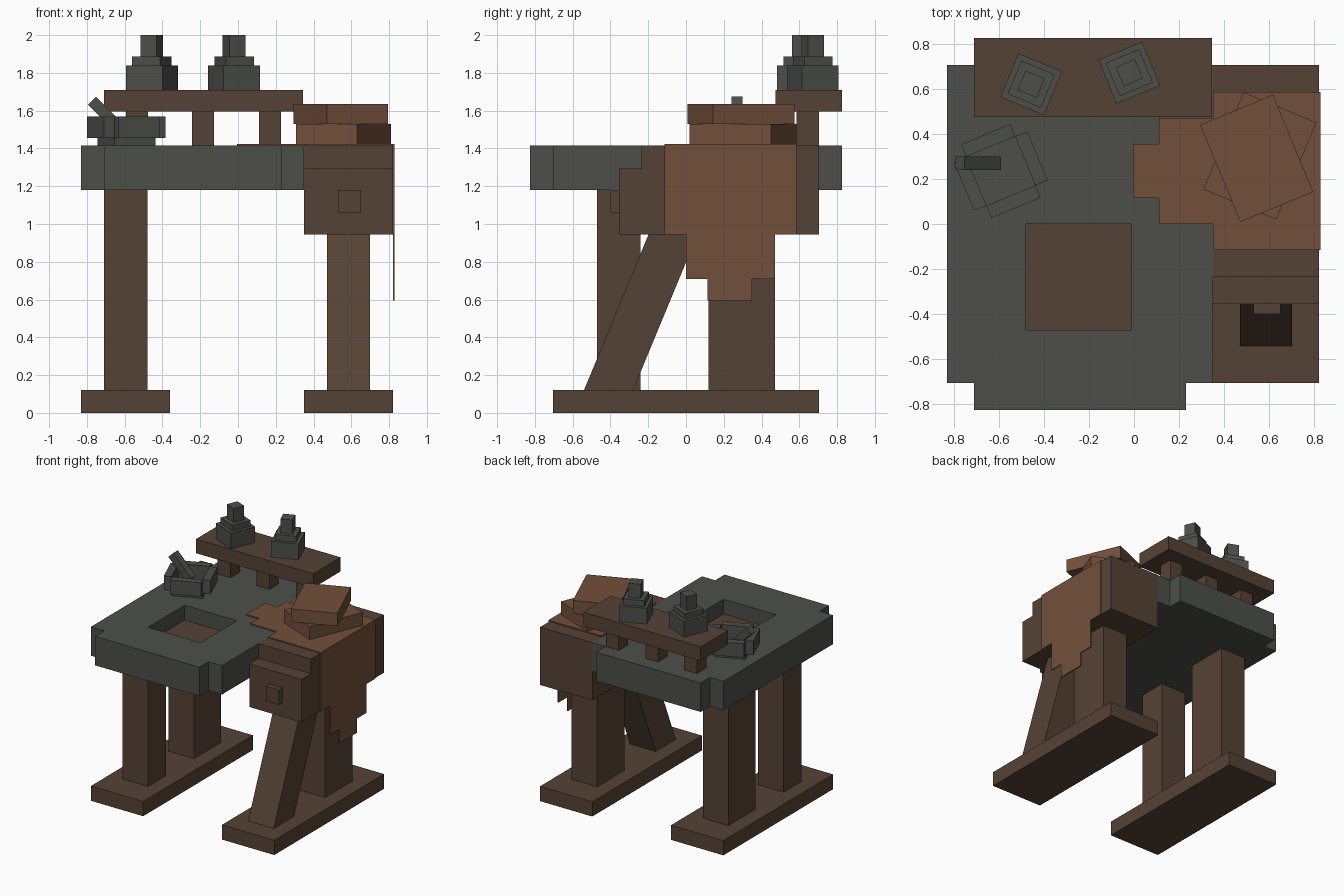
import bpy, bmesh
from math import radians
from mathutils import Matrix, Vector

if "Cube" in bpy.data.objects:
    bpy.data.objects.remove(bpy.data.objects["Cube"])


def material(name, srgb):
    linear = [(((c / 255) + 0.055) / 1.055) ** 2.4 for c in srgb] + [1.0]
    mat = bpy.data.materials.new(name)
    mat.use_nodes = True
    mat.diffuse_color = linear
    mat.node_tree.nodes["Principled BSDF"].inputs["Base Color"].default_value = linear
    return mat


STONE = material("grey stone", (77, 79, 74))
WOOD = material("dark wood", (85, 66, 53))
LEATHER = material("tan leather", (114, 80, 59))


def finish(name, bm, *mats):
    bmesh.ops.recalc_face_normals(bm, faces=bm.faces)
    mesh = bpy.data.meshes.new(name)
    bm.to_mesh(mesh)
    bm.free()
    for mat in mats:
        mesh.materials.append(mat)
    obj = bpy.data.objects.new(name, mesh)
    bpy.context.collection.objects.link(obj)
    return obj


def block(name, center, size, mat, turn=0, axis='Z'):
    """Box given by centre and size, turned about one axis."""
    bm = bmesh.new()
    bmesh.ops.create_cube(bm, size=1, matrix=Matrix.Diagonal((*size, 1)))
    obj = finish(name, bm, mat)
    obj.location = center
    obj.rotation_euler['XYZ'.index(axis)] = radians(turn)
    return obj


def span(name, x, y, z, mat):
    """Box given by its range on each axis."""
    ranges = (x, y, z)
    return block(name, [(a + b) / 2 for a, b in ranges], [b - a for a, b in ranges], mat)


def slab(outline, offset):
    """Solid made by pushing a flat outline along an offset."""
    bm = bmesh.new()
    face = bm.faces.new([bm.verts.new(p) for p in outline])
    moved = bmesh.ops.extrude_face_region(bm, geom=[face], use_keep_orig=True)
    verts = [v for v in moved["geom"] if isinstance(v, bmesh.types.BMVert)]
    bmesh.ops.translate(bm, verts=verts, vec=offset)
    bmesh.ops.recalc_face_normals(bm, faces=bm.faces)
    return bm


# Feet and legs
LEFT_X, RIGHT_X = (0.47, 0.70), (-0.71, -0.48)
span("right_foot", (-0.83, -0.36), (-0.705, 0.705), (0, 0.12), WOOD)
span("left_foot", (0.35, 0.82), (-0.705, 0.705), (0, 0.12), WOOD)
span("right_front_leg", RIGHT_X, (-0.47, -0.24), (0.12, 1.18), WOOD)
span("right_rear_leg", RIGHT_X, (0.12, 0.47), (0.12, 1.18), WOOD)
span("left_rear_leg", LEFT_X, (0.12, 0.47), (0.12, 0.95), WOOD)
block("left_slanted_leg", (0.585, -0.228, 0.56), (0.23, 0.24, 1.07), WOOD, -22.5, 'X')

# Stone top with stepped ends and a square basin with a wooden floor
TOP = 1.415
steps = [(0.35, -0.705), (0.35, 0.705), (0.23, 0.705), (0.23, 0.825),
         (-0.71, 0.825), (-0.71, 0.705), (-0.83, 0.705), (-0.83, -0.705),
         (-0.71, -0.705), (-0.71, -0.825), (0.23, -0.825), (0.23, -0.705)]
bm = slab([(x, y, 1.18) for x, y in steps], (0, 0, TOP - 1.18))
basin_x, basin_y = (-0.48, -0.01), (-0.47, 0.0)
for axis, cuts in ((0, basin_x), (1, basin_y)):
    for cut in cuts:
        normal, point = Vector(), Vector()
        normal[axis], point[axis] = 1, cut
        bmesh.ops.bisect_plane(bm, geom=bm.verts[:] + bm.edges[:] + bm.faces[:],
                               plane_co=point, plane_no=normal)


def in_basin(face):
    c = face.calc_center_median()
    return (basin_x[0] < c.x < basin_x[1] and basin_y[0] < c.y < basin_y[1]
            and face.normal.z > 0.9)


opening = [f for f in bm.faces if in_basin(f)]
floor = bmesh.ops.extrude_discrete_faces(bm, faces=opening)["faces"]
for f in floor:
    f.material_index = 1
    bmesh.ops.translate(bm, verts=f.verts[:], vec=(0, 0, -0.12))
finish("stone_table_top", bm, STONE, WOOD)

# Wooden cabinet with a drawer and knob
span("cabinet", (0.35, 0.82), (-0.235, 0.705), (0.945, TOP), WOOD)
span("drawer", (0.35, 0.82), (-0.355, -0.235), (0.945, 1.295), WOOD)
span("drawer_knob", (0.53, 0.65), (-0.40, -0.355), (1.06, 1.18), WOOD)

# Stepped leather hide over the top and down the side
center_y = 0.235


def stepped(levels):
    """Symmetric stepped outline from (start, end, half width) levels."""
    one_side = [(t, w) for a, b, w in levels for t in (a, b)]
    return ([(t, center_y + w) for t, w in one_side]
            + [(t, center_y - w) for t, w in reversed(one_side)])


hide_top = stepped([(0.828, 0.35, 0.35), (0.35, 0.11, 0.235), (0.11, -0.005, 0.12)])
finish("hide_top", slab([(x, y, TOP) for x, y in hide_top], (0, 0, 0.009)), LEATHER)
hide_side = stepped([(TOP, 0.945, 0.35), (0.945, 0.71, 0.235)])
finish("hide_side", slab([(0.82, y, z) for z, y in hide_side], (0.008, 0, 0)), LEATHER)
span("hide_side_tip", (0.82, 0.828), (0.115, 0.35), (0.595, 0.71), LEATHER)

# Two folded leather bundles, crossed
block("lower_bundle", (0.558, 0.302, 1.477), (0.35, 0.466, 0.106), LEATHER, -22.5)
block("upper_bundle", (0.544, 0.291, 1.583), (0.35, 0.466, 0.106), LEATHER, 22.5)

# Shelf on three posts
span("shelf", (-0.71, 0.345), (0.475, 0.825), (1.595, 1.71), WOOD)
for i, x in enumerate((-0.535, -0.185, 0.17)):
    span(f"shelf_post_{i + 1}", (x - 0.058, x + 0.058), (0.585, 0.705), (TOP, 1.595), WOOD)

# Stepped stone weights on the shelf
for side, x, y, turn in (("right", -0.456, 0.62, -22.5), ("left", -0.021, 0.671, 22.5)):
    bottom = 1.71
    for part, width, top in (("base", 0.21, 1.838), ("collar", 0.16, 1.886), ("grip", 0.092, 2.0)):
        block(f"{side}_weight_{part}", (x, y, (bottom + top) / 2),
              (width, width, top - bottom), STONE, turn)
        bottom = top

# Mortar: square base and four walls, with a leaning pestle
mortar = Vector((-0.591, 0.235, 0))
block("mortar_base", mortar + Vector((0, 0, 1.436)), (0.235, 0.235, 0.042), STONE, 22.5)
for i in range(4):
    turn = 22.5 + 90 * i
    out = Matrix.Rotation(radians(turn), 3, 'Z') @ Vector((0.147, 0, 1.512))
    block(f"mortar_wall_{i + 1}", mortar + out, (0.059, 0.235, 0.114), STONE, turn)
block("pestle", (-0.692, 0.27, 1.572), (0.23, 0.06, 0.06), STONE, 45, 'Y')
